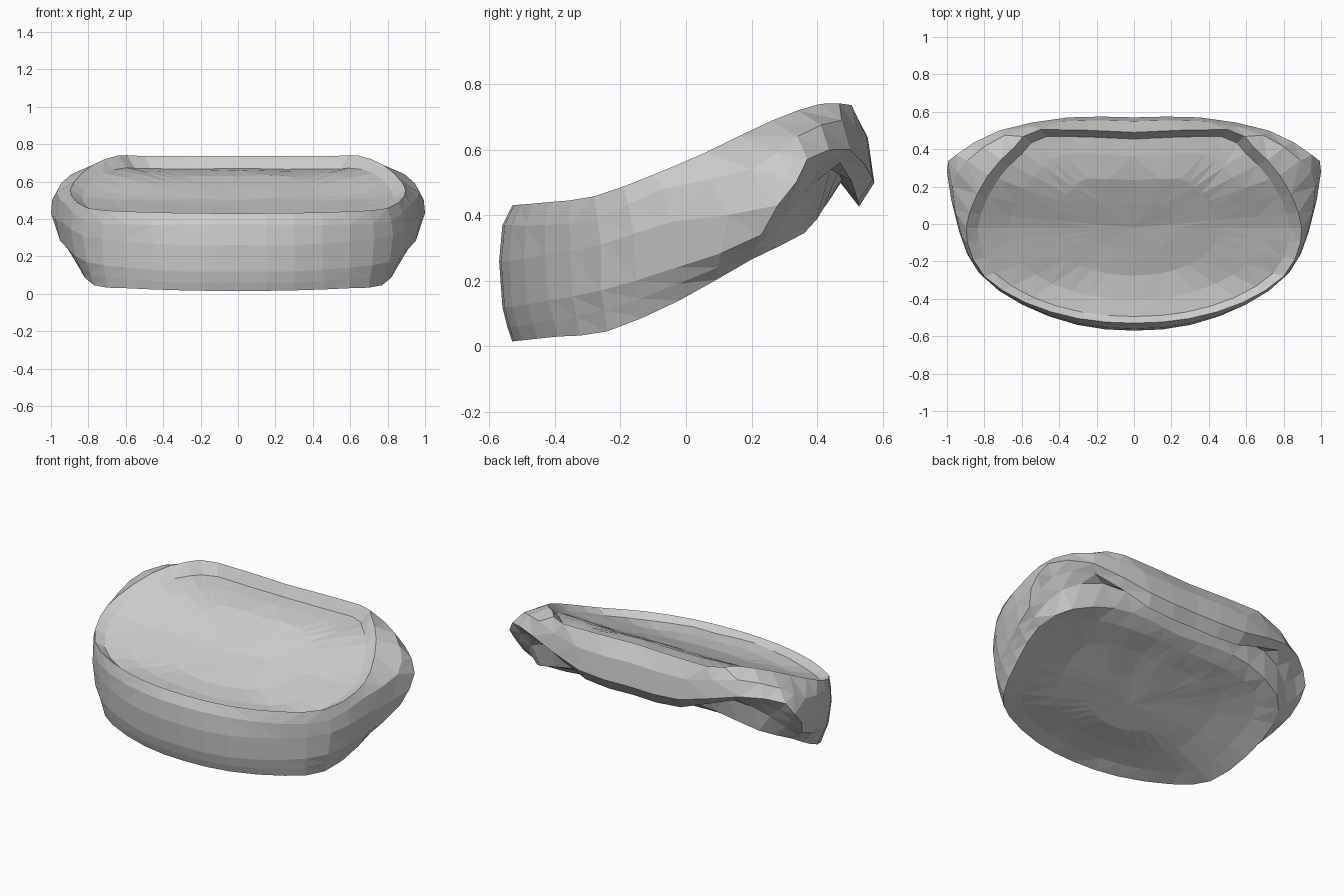
import bpy, bmesh
from mathutils import Vector, noise

if "Cube" in bpy.data.objects:
    bpy.data.objects.remove(bpy.data.objects["Cube"])


def interp(table, y):
    """Piecewise-linear height lookup along the depth axis."""
    if y <= table[0][0]:
        return table[0][1]
    for (a, za), (b, zb) in zip(table, table[1:]):
        if y <= b:
            return za + (zb - za) * (y - a) / (b - a)
    return table[-1][1]


# Side profiles: (y, z)
UNDER = [(-.53, .015), (-.2, .05), (0, .15), (.2, .265), (.36, .345), (.45, .46)]
RIM = [(-.53, .43), (-.3, .45), (0, .56), (.2, .665), (.4, .74), (.52, .735)]

# Half outlines, front centre round to back centre: (x, y)
under_edge = [(0, -.53), (.3, -.5), (.6, -.39), (.77, -.24), (.85, -.02),
              (.87, .2), (.76, .36), (.5, .42), (.25, .43), (0, .42)]
top_edge = [(0, -.53), (.3, -.505), (.58, -.42), (.8, -.28), (.89, -.1),
            (.88, .06), (.78, .26), (.64, .41), (.5, .505), (0, .49)]

# Half outlines of the wall, with a tuck under the back band: (x, y, z)
tuck = [(0, -.545, .06), (.3, -.515, .06), (.6, -.405, .08), (.79, -.25, .11), (.88, -.025, .19),
        (.92, .21, .3), (.83, .35, .45), (.6, .44, .54), (.28, .475, .51), (0, .47, .5)]
lower_wall = [(0, -.56, .12), (.3, -.53, .12), (.6, -.42, .14), (.81, -.26, .17), (.91, -.03, .24),
              (.97, .23, .34), (.9, .355, .51), (.68, .47, .56), (.33, .525, .44), (0, .525, .43)]
mid_wall = [(0, -.57, .26), (.3, -.54, .26), (.6, -.43, .28), (.83, -.26, .31), (.935, -.04, .38),
            (1, .28, .43), (.95, .37, .57), (.72, .5, .6), (.35, .57, .51), (0, .57, .5)]
upper_wall = [(0, -.56, .37), (.3, -.53, .37), (.6, -.43, .37), (.82, -.27, .39), (.92, -.07, .48),
              (.97, .2, .54), (.89, .34, .64), (.69, .475, .69), (.38, .55, .64), (0, .55, .64)]


def ring(half, heights=None, steps=2):
    """Mirror a half outline and resample it as a closed smooth loop."""
    pts = [Vector((p[0], p[1], interp(heights, p[1]) if heights else p[2])) for p in half]
    pts += [Vector((-p.x, p.y, p.z)) for p in pts[-2:0:-1]]
    n, out = len(pts), []
    for i in range(n):
        a, b, c, d = (pts[(i + k) % n] for k in (-1, 0, 1, 2))
        for s in range(steps):
            t = s / steps
            out.append(b + .5 * t * (c - a + t * (2 * a - 5 * b + 4 * c - d + t * (3 * (b - c) + d - a))))
    return out


def inset(outline, scale, centre_y, heights, offset):
    """Shrink a loop inward onto a dished, gently lumpy surface."""
    out = []
    for p in outline:
        x, y = p.x * scale, centre_y + (p.y - centre_y) * scale
        dip = offset * (1 + max(0, min(1, (y - .25) / .2)))
        lump = .01 * noise.noise(Vector((x * 4, y * 4, offset)))
        out.append(Vector((x, y, interp(heights, y) + dip + lump)))
    return out


bottom = ring(under_edge, UNDER)
rim = ring(top_edge, RIM)
rings = [inset(bottom, s, -.05, UNDER, o) for s, o in ((.3, .05), (.6, .045), (.85, .025))]
rings += [bottom, ring(tuck), ring(lower_wall), ring(mid_wall), ring(upper_wall), rim]
rings += [inset(rim, s, -.02, RIM, o) for s, o in ((.93, -.035), (.75, -.045), (.5, -.05), (.25, -.05))]

# Cushion: loft all loops and close both centres
bm = bmesh.new()
loops = [[bm.verts.new(p) for p in r] for r in rings]
n = len(rim)
for lo, hi in zip(loops, loops[1:]):
    for i in range(n):
        j = (i + 1) % n
        bm.faces.new((lo[i], lo[j], hi[j], hi[i]))
for loop, centre in ((loops[0], (0, -.05, .175)), (loops[-1], (0, -.02, .5))):
    c = bm.verts.new(centre)
    for i in range(n):
        bm.faces.new((loop[i], loop[(i + 1) % n], c))
bmesh.ops.recalc_face_normals(bm, faces=bm.faces)
bmesh.ops.triangulate(bm, faces=bm.faces)

mesh = bpy.data.meshes.new("dished_cushion")
bm.to_mesh(mesh)
bm.free()
bpy.context.collection.objects.link(bpy.data.objects.new("dished_cushion", mesh))
